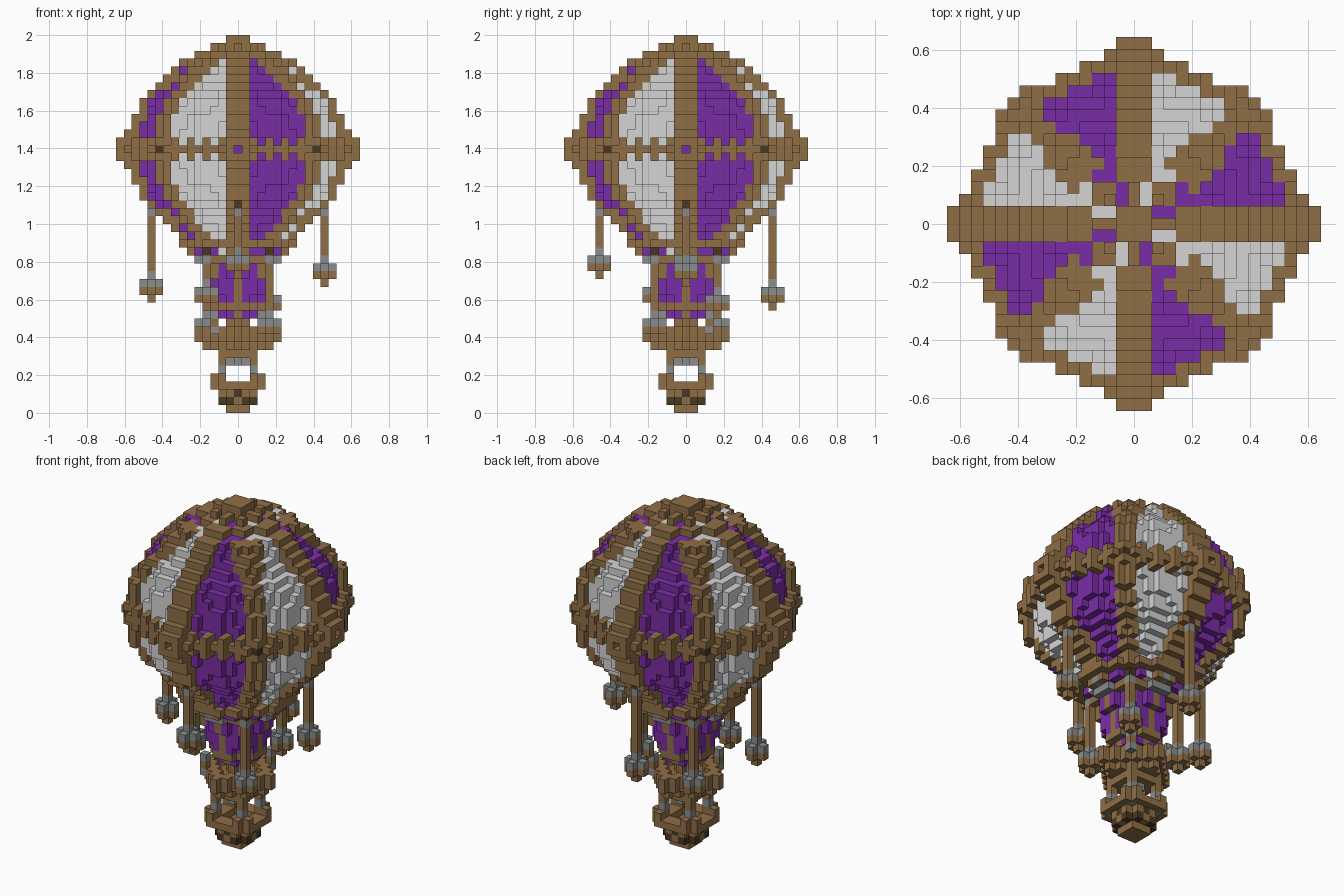
import bpy, bmesh, math
from mathutils import Vector

cube = bpy.data.objects.get("Cube")
if cube:
    bpy.data.objects.remove(cube, do_unlink=True)

V = 1 / 24                      # edge of one block
MID = 33                        # block layer of the widest ring


def srgb(h):
    vals = [int(h[i:i + 2], 16) / 255 for i in (0, 2, 4)]
    return [c / 12.92 if c < 0.04 else ((c + 0.055) / 1.055) ** 2.4 for c in vals] + [1]


COLOURS = {"wood": "906F47", "purple_cloth": "7A2CA6", "white_cloth": "D3D5D4",
           "grey_stone": "8B8D8D", "dark_wood": "4A3722"}
mats = []
for name, code in COLOURS.items():
    m = bpy.data.materials.new(name)
    m.use_nodes = True
    m.diffuse_color = srgb(code)
    bsdf = m.node_tree.nodes["Principled BSDF"]
    bsdf.inputs["Base Color"].default_value = srgb(code)
    bsdf.inputs["Roughness"].default_value = 0.9
    mats.append(m)
WOOD, PURPLE, WHITE, GREY, DARK = range(5)

parts = {}                      # part name -> {block: colour}
taken = set()


def put(part, x, y, z, colour):
    """Place one block unless the place is already filled."""
    if (x, y, z) not in taken:
        taken.add((x, y, z))
        parts.setdefault(part, {})[x, y, z] = colour


def far_near(x, y):
    return max(abs(x), abs(y)), min(abs(x), abs(y))


def layer(part, z, inside, colour):
    """Fill one layer where inside(a, b) holds, a >= b being the distances from the axes."""
    for x in range(-16, 17):
        for y in range(-16, 17):
            if inside(*far_near(x, y)):
                put(part, x, y, z, colour(x, y) if callable(colour) else colour)


def cloth(x, y):
    octant = int(math.atan2(y, x) % math.tau // (math.pi / 4))
    return WHITE if octant % 2 else PURPLE


# Hanging lines with weights, four on the axes and four on the diagonals
def hanging_weight(name, x, y, top, z):
    put(name, x, y, top, DARK)
    put(name, x, y, top - 1, GREY)
    for k in range(z + 2, top - 1):
        put(name, x, y, k, WOOD)
    put(name, x, y, z + 1, GREY)
    for dx, dy in ((0, 0), (1, 0), (-1, 0), (0, 1), (0, -1)):
        put(name, x + dx, y + dy, z, GREY)
        put(name, x + dx, y + dy, z - 1, WOOD)
    put(name, x, y, z - 2, WOOD)


hanging_weight("right_weight", -11, 0, 26, 16)
hanging_weight("left_weight", 11, 0, 26, 18)
hanging_weight("front_weight", 0, -11, 26, 19)
hanging_weight("back_weight", 0, 11, 26, 15)
hanging_weight("front_right_weight", -4, -4, 20, 15)
hanging_weight("back_left_weight", 4, 4, 20, 14)
hanging_weight("front_left_weight", 4, -4, 20, 11)
hanging_weight("back_right_weight", -4, 4, 20, 11)

# Middle ring, with hollow bosses on the axes and dark studs on the diagonals
for s in (-1, 1):
    put("ring", 0, 13 * s, MID, PURPLE)
    put("ring", 13 * s, 0, MID, PURPLE)
    for t in (-1, 1):
        put("ring", 10 * s, 10 * t, MID, DARK)
layer("ring", MID, lambda a, b: math.hypot(a, b) > 12 and (
    (math.hypot(a, b) < 13.65 and a < 14) or (a - b <= 2 and math.hypot(a, b) < 14.3)
    or (a == 14 and b in (1, 2)) or (a == 15 and b == 1)), WOOD)
for d in (-1, 1):
    layer("ring", MID + d, lambda a, b: (13 <= a <= 15 and b <= 1) or a == b == 10 or (
        12.45 < math.hypot(a, b) < 13.65 and b % 2 == 0), WOOD)
    layer("ring", MID + 2 * d, lambda a, b: 13 <= a <= 14 and b <= 1, WOOD)

# Balloon: eight raised ribs over alternating cloth panels, with pits in the crown
RIB = [7, 7, 8, 9, 10, 11, 12, 12] + [13] * 9 + [12, 12, 11, 10, 9, 8, 7, 5, 3, 1]
PITS = {46: [(2, 1), (3, 1)], 45: [(4, 2), (5, 2), (4, 3)]}
for z, R in enumerate(RIB, 21):
    pits, pits_above = PITS.get(z, []), PITS.get(z + 1, [])
    skin = R - 0.5 - 0.1 * (abs(z - MID) % 5)

    def rib(a, b):
        r = math.hypot(a, b)
        spread = 2 if z > 41 else 1 if r >= skin else 0
        return r < R + 0.5 and (a, b) not in pits + pits_above and (
            z in (21, 45, 46, 47) or b <= 1 or a - b <= spread)

    layer("ribs", z, rib, WOOD)
    layer("balloon_panels", z, lambda a, b: (a, b) in pits_above or (
        math.hypot(a, b) < skin and (a, b) not in pits), cloth)

# Collar with stone clasps
for s in (-1, 1):
    put("collar_clasps", 0, 6 * s, 20, GREY)
    put("collar_clasps", 6 * s, 0, 20, GREY)
    for t in (-1, 0, 1):
        put("collar_clasps", t, 5 * s, 19, GREY)
        put("collar_clasps", 5 * s, t, 19, GREY)


def collar_colour(x, y):
    a, b = far_near(x, y)
    return PURPLE if b == 3 else cloth(x, y) if b == 2 else WOOD


layer("collar", 20, lambda a, b: math.hypot(a, b) < 6.3, collar_colour)
layer("collar", 19, lambda a, b: math.hypot(a, b) < 5.2, WOOD)

# Tapering skirt
for z, r in zip(range(18, 13, -1), (4.3, 4.3, 3.7, 3.7, 3.3)):
    layer("skirt", z, lambda a, b: math.hypot(a, b) < r,
          lambda x, y: WOOD if x * y == 0 or abs(x) == abs(y) == 3 else PURPLE)
layer("skirt_hem", 13, lambda a, b: math.hypot(a, b) < 3.3, WOOD)
layer("skirt_hem", 12, lambda a, b: math.hypot(a, b) < 2.3,
      lambda x, y: WOOD if x * y == 0 else PURPLE)

# Upper basket on a post and struts, open in the middle
layer("basket_post", 11, lambda a, b: a <= 1 and b == 0, WOOD)
for z in (12, 11):
    layer("basket_struts", z, lambda a, b: a == b == 3, GREY if z == 12 else WOOD)
layer("basket", 10, lambda a, b: a <= 1 and b == 0 or 4 <= a + b <= 5 or a == b == 3,
      lambda x, y: GREY if abs(x) == abs(y) == 3 else WOOD)
layer("basket", 9, lambda a, b: a + b <= 5, WOOD)
layer("basket", 8, lambda a, b: a + b <= 4, WOOD)
layer("basket_base", 7, lambda a, b: math.hypot(a, b) < 2.5, WOOD)
layer("basket_base", 6, lambda a, b: a <= 1 and b == 0, GREY)

# Lower basket hung from four corner ropes
for z, c in ((7, WOOD), (6, WOOD), (5, GREY)):
    layer("lower_ropes", z, lambda a, b: a == 2 and b == 2, c)
layer("lower_basket", 4, lambda a, b: a in (2, 3) and b == 2, WOOD)
layer("lower_basket", 3, lambda a, b: a <= 3 and a + b <= 5 and a >= 2,
      lambda x, y: GREY if abs(x) == abs(y) else WOOD)
layer("lower_floor", 2, lambda a, b: a <= 2 and a + b <= 3,
      lambda x, y: DARK if x * y == 0 else WOOD)
layer("lower_floor", 1, lambda a, b: a <= 2 and a + b <= 3,
      lambda x, y: DARK if abs(x) + abs(y) == 3 else GREY if abs(x) == abs(y) else WOOD)
layer("lower_tip", 0, lambda a, b: a <= 1, WOOD)

# Turn each part into a mesh holding only its exposed block faces
AXES = [Vector(a) for a in ((1, 0, 0), (0, 1, 0), (0, 0, 1))]


def build(name, blocks):
    bm = bmesh.new()
    verts = {}

    def vert(p):
        key = tuple(round(c * 2) for c in p)
        if key not in verts:
            verts[key] = bm.verts.new(p * V)
        return verts[key]

    for cell, colour in blocks.items():
        centre = Vector(cell) + Vector((0, 0, 0.5))
        for i, axis in enumerate(AXES):
            u, w = AXES[(i + 1) % 3] / 2, AXES[(i + 2) % 3] / 2
            for s in (-1, 1):
                if tuple(round(c) for c in Vector(cell) + axis * s) in taken:
                    continue
                f = centre + axis * s / 2
                corners = [f - u - w, f + u - w, f + u + w, f - u + w][::s]
                face = bm.faces.new([vert(p) for p in corners])
                face.material_index = colour
    mesh = bpy.data.meshes.new(name)
    for m in mats:
        mesh.materials.append(m)
    bm.to_mesh(mesh)
    bm.free()
    bpy.context.scene.collection.objects.link(bpy.data.objects.new(name, mesh))


for part_name, part_blocks in parts.items():
    build(part_name, part_blocks)
